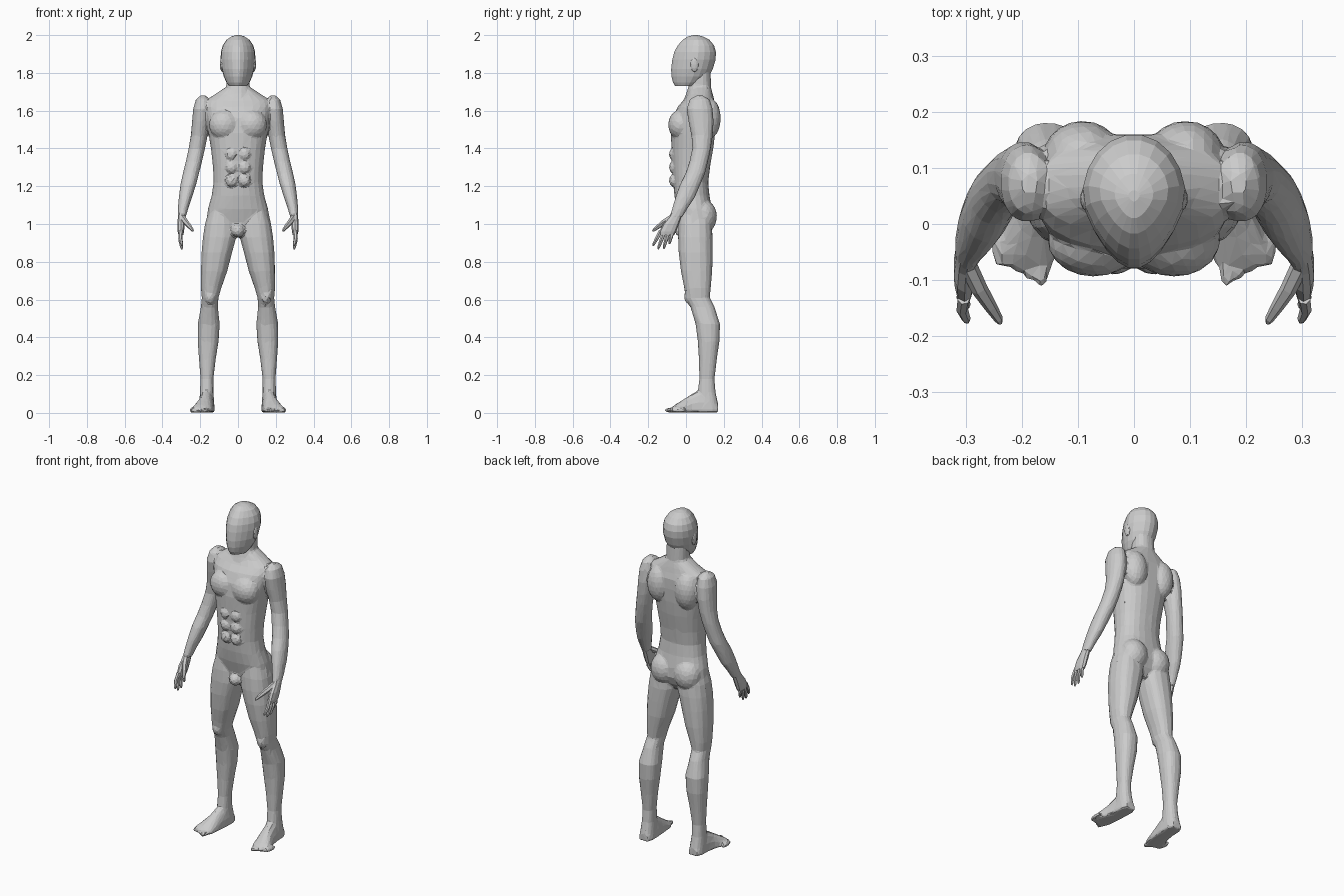
import bpy, bmesh, math
from mathutils import Vector, Matrix


def skin_rings(bm, rings):
    """Bridge rings of points into a closed tube."""
    vs = [[bm.verts.new(p) for p in r] for r in rings]
    n = len(vs[0])
    for a, b in zip(vs, vs[1:]):
        for i in range(n):
            j = (i + 1) % n
            bm.faces.new((a[i], a[j], b[j], b[i]))
    bm.faces.new(vs[0][::-1])
    bm.faces.new(vs[-1])


def loft(bm, rows, s=1, n=16, power=0.85, taper=0.0):
    """Horizontal sections: (z, inner x, outer x, front y, back y)."""
    rings = []
    for z, xi, xo, yf, yb in rows:
        ring = []
        for i in range(n):
            a = 2 * math.pi * (i + 0.5) / n
            c, d = math.cos(a), math.sin(a)
            c = math.copysign(abs(c) ** power, c)
            d = math.copysign(abs(d) ** power, d)
            w = (xo - xi) / 2 * (1 - taper * max(0, -d))
            ring.append((s * ((xi + xo) / 2 + c * w), (yf + yb) / 2 + d * (yb - yf) / 2, z))
        rings.append(ring)
    skin_rings(bm, rings)


def tube(bm, pts, s=1, n=6):
    """Round tube through (x, y, z, radius) points."""
    cs = [Vector((s * p[0], p[1], p[2])) for p in pts]
    q = (cs[-1] - cs[0]).to_track_quat('Z', 'Y')
    skin_rings(bm, [[c + q @ Vector((p[3] * math.cos(2 * math.pi * i / n),
                                     p[3] * math.sin(2 * math.pi * i / n), 0))
                     for i in range(n)] for c, p in zip(cs, pts)])


def ball(bm, c, r, s=1):
    m = Matrix.Translation((s * c[0], c[1], c[2])) @ Matrix.Diagonal((*r, 1))
    bmesh.ops.create_icosphere(bm, subdivisions=3, radius=1, matrix=m)


def finish(bm, name):
    bmesh.ops.recalc_face_normals(bm, faces=bm.faces)
    me = bpy.data.meshes.new(name)
    bm.to_mesh(me)
    bm.free()
    ob = bpy.data.objects.new(name, me)
    bpy.context.collection.objects.link(ob)
    return ob


body = bmesh.new()

# torso and neck
torso = [(.93, .05, .0, .09), (.97, .13, -.02, .12), (1.02, .168, -.033, .14),
         (1.08, .16, -.05, .138), (1.15, .14, -.062, .125), (1.22, .13, -.068, .118),
         (1.30, .133, -.075, .127), (1.40, .144, -.078, .145), (1.48, .157, -.08, .155),
         (1.56, .168, -.072, .16), (1.62, .178, -.045, .16), (1.655, .172, -.015, .15),
         (1.685, .125, .005, .143), (1.72, .072, .015, .133)]
loft(body, [(z, -w, w, f, b) for z, w, f, b in torso], n=24)
neck = [(1.64, .075, -.02, .14), (1.69, .067, .0, .135), (1.74, .062, .017, .133), (1.82, .062, .02, .13)]
loft(body, [(z, -w, w, f, b) for z, w, f, b in neck])
ball(body, (0, -.02, .965), (.035, .04, .035))

leg = [(1.08, .03, .15, -.03, .12), (1.0, .01, .176, -.04, .137), (.93, .008, .187, -.043, .142),
       (.85, .03, .194, -.04, .142), (.75, .056, .197, -.028, .14), (.66, .088, .197, -.01, .132),
       (.61, .103, .192, -.002, .127), (.56, .106, .197, .023, .152), (.47, .096, .214, .05, .181),
       (.38, .102, .214, .062, .178), (.28, .118, .207, .068, .163), (.18, .13, .199, .07, .151),
       (.11, .13, .202, .062, .157), (.04, .124, .207, .06, .172), (.002, .13, .2, .07, .168)]
arm = [(1.68, .17, .2, .05, .09), (1.658, .15, .224, .018, .127), (1.61, .145, .238, .003, .142),
       (1.54, .15, .244, .013, .147), (1.47, .16, .25, .028, .142), (1.40, .174, .262, .033, .132),
       (1.33, .19, .277, .018, .117), (1.27, .205, .292, -.002, .102), (1.21, .221, .305, -.032, .077),
       (1.14, .243, .314, -.057, .047), (1.08, .264, .319, -.074, .007), (1.035, .277, .32, -.088, -.02)]
# foot sections: y, centre x, half width, height
foot = [(.17, .165, .03, .05), (.14, .165, .042, .09), (.08, .167, .043, .13), (.03, .173, .045, .1),
        (-.02, .184, .053, .067), (-.055, .194, .058, .045), (-.075, .197, .05, .03)]

for s in (-1, 1):
    loft(body, leg, s)
    loft(body, arm, s, power=0.95)
    # foot and toes
    rings = []
    for y, cx, w, h in foot:
        ring = []
        for i in range(16):
            c, d = math.cos(math.tau * i / 16), math.sin(math.tau * i / 16)
            z = .015 + d * (h - .015) if d > 0 else .015 + .014 * math.copysign(abs(d) ** .4, d)
            ring.append((s * (cx + c * w), y, z))
        rings.append(ring)
    skin_rings(body, rings)
    for i in range(5):
        ball(body, (.166 + .0195 * i, -.078 + .012 * i, .014), (.015 - .001 * i, .036, .014), s)
    # muscle groups: chest, abdomen, shoulder blade, buttock, kneecap
    ball(body, (.072, -.03, 1.525), (.082, .064, .08), s)
    for z in (1.23, 1.30, 1.37):
        ball(body, (.034, -.068, z), (.032, .022, .032), s)
    ball(body, (.092, .12, 1.56), (.07, .064, .11), s)
    ball(body, (.078, .09, 1.04), (.08, .074, .09), s)
    ball(body, (.148, .02, .615), (.03, .03, .04), s)

# fuse into one faceted skin
ob = finish(body, "body")
m = ob.modifiers.new("fuse", 'REMESH')
m.mode = 'VOXEL'
m.voxel_size = .006
m = ob.modifiers.new("relax", 'SMOOTH')
m.factor = .5
m.iterations = 6
m = ob.modifiers.new("facets", 'DECIMATE')
m.ratio = .035
m.use_symmetry = True

# head, narrower towards the face
head = bmesh.new()
rows = [(1.73, .048, -.058, .06), (1.75, .062, -.07, .09), (1.78, .076, -.078, .122),
        (1.82, .087, -.08, .143), (1.87, .093, -.074, .158), (1.91, .092, -.064, .16),
        (1.945, .082, -.045, .15), (1.975, .062, -.018, .125), (1.993, .035, .01, .09),
        (2.0, .01, .04, .06)]
loft(head, [(z, -w, w, f, b) for z, w, f, b in rows], n=20, power=1, taper=.3)
finish(head, "head")

# ears
ears = bmesh.new()
for s in (-1, 1):
    bmesh.ops.create_icosphere(ears, subdivisions=2, radius=1, matrix=Matrix.Translation(
        (s * .084, .045, 1.845)) @ Matrix.Diagonal((.012, .022, .04, 1)))
finish(ears, "ears")

# hands: palm, four fingers and thumb
palm = [(1.075, .27, .317, -.07, -.005), (1.035, .281, .319, -.092, -.025), (1.0, .281, .322, -.122, -.037),
        (.96, .285, .32, -.142, -.052), (.942, .289, .316, -.143, -.062)]
tips = [(-.174, .884), (-.148, .866), (-.118, .869), (-.088, .894)]
for s, side in ((-1, "right"), (1, "left")):
    hand = bmesh.new()
    loft(hand, palm, s, n=10)
    for i, (ty, tz) in enumerate(tips):
        y = -.133 + .0205 * i
        tube(hand, [(.303, y, .965, .0115), (.306, (y + ty) / 2, (.965 + tz) / 2, .0105),
                    (.299, ty * .9 + y * .1, tz + .012, .008), (.297, ty, tz, .004)], s)
    tube(hand, [(.295, -.075, 1.035, .016), (.276, -.115, 1.01, .015), (.255, -.148, .985, .0115),
                (.241, -.17, .968, .008), (.238, -.177, .962, .004)], s)
    finish(hand, side + "_hand")
